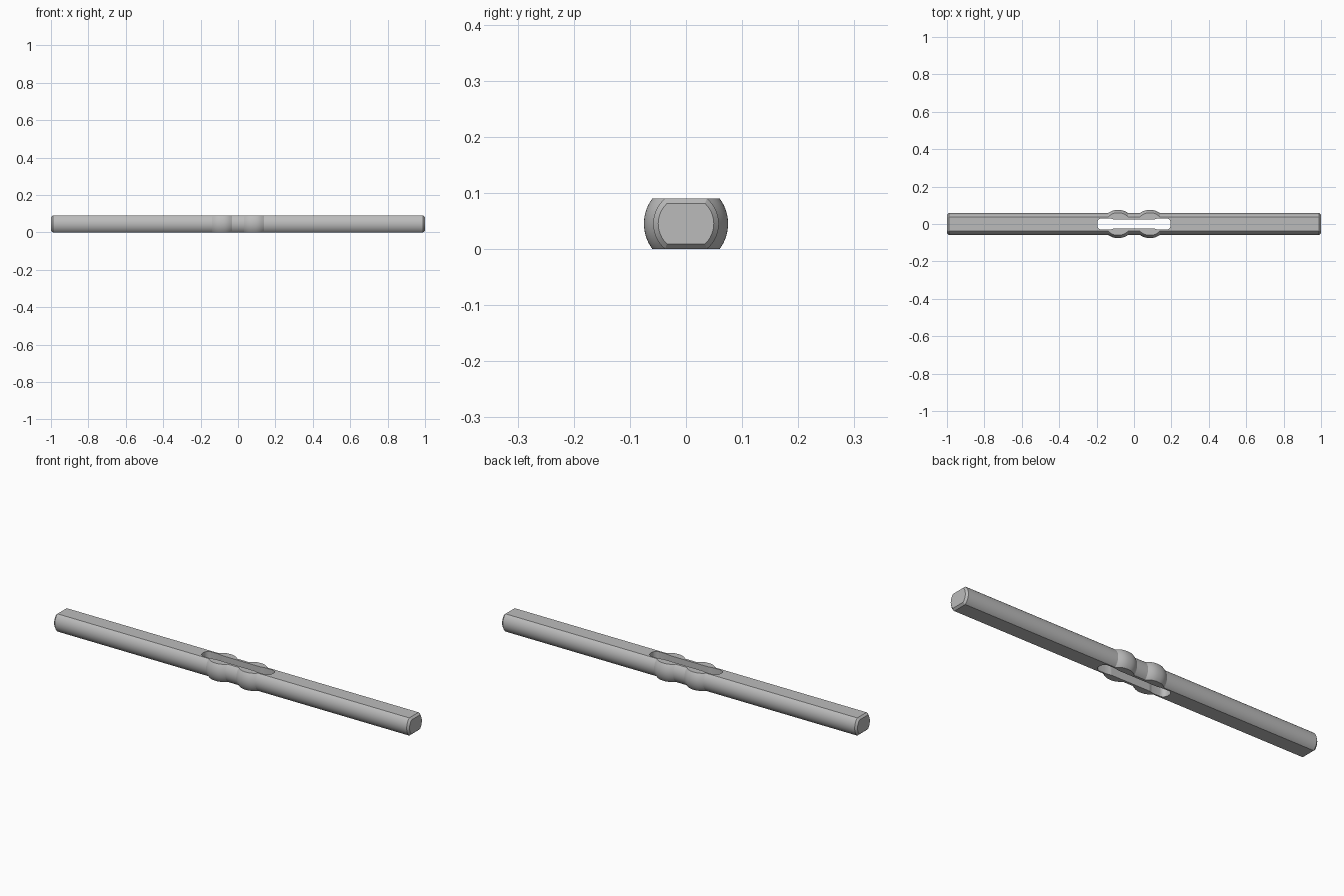
import bpy, bmesh, math

if "Cube" in bpy.data.objects:
    bpy.data.objects.remove(bpy.data.objects["Cube"])

R, H, Z = 0.0585, 0.045, 0.045      # bar radius, half height of flats, axis height
BUMP_X, BUMP_W, BUMP_R = 0.085, 0.054, 0.0165

steel = bpy.data.materials.new("steel grey")
steel.diffuse_color = (0.5, 0.5, 0.5, 1)
steel.use_nodes = True
steel.node_tree.nodes["Principled BSDF"].inputs["Base Color"].default_value = steel.diffuse_color


def new_object(name, bm):
    bmesh.ops.recalc_face_normals(bm, faces=bm.faces)
    mesh = bpy.data.meshes.new(name)
    bm.to_mesh(mesh)
    bm.free()
    obj = bpy.data.objects.new(name, mesh)
    bpy.context.collection.objects.link(obj)
    mesh.materials.append(steel)
    return obj


def section(bm, x, r, h, n=16):
    """Ring of a circle cut by flats above and below."""
    a = math.asin(h / r)
    angles = [-a + 2 * a * i / n for i in range(n + 1)]
    angles += [t + math.pi for t in angles]
    return [bm.verts.new((x, r * math.cos(t), Z + r * math.sin(t))) for t in angles]


# Bar with chamfered ends and two barrel swellings beside the middle
stations = [(-1, R - 0.009, H - 0.009), (-0.99, R, H)]
for cx in (-BUMP_X, BUMP_X):
    for i in range(17):
        t = -1 + i / 8
        swell = BUMP_R * (1 - abs(t) ** 2.4) ** 1.1
        stations.append((cx + BUMP_W * t, R + swell, H))
stations += [(0.99, R, H), (1, R - 0.009, H - 0.009)]

bm = bmesh.new()
rings = [section(bm, *s) for s in stations]
for a, b in zip(rings, rings[1:]):
    for i in range(len(a)):
        j = (i + 1) % len(a)
        bm.faces.new((a[i], a[j], b[j], b[i]))
bm.faces.new(rings[0])
bm.faces.new(rings[-1])
bar = new_object("slotted_bar", bm)

# Slot outline: rounded ends and a slightly narrower waist
quarter = [(0, 0.025), (0.11, 0.025), (0.125, 0.029), (0.14, 0.03)]
for i in range(7):
    t = math.pi / 2 * (1 - i / 6)
    quarter.append((0.172 + 0.024 * math.cos(t), 0.006 + 0.024 * math.sin(t)))
half = quarter + [(x, -y) for x, y in reversed(quarter)]
outline = half + [(-x, y) for x, y in reversed(half[1:-1])]
bm = bmesh.new()
face = bm.faces.new([bm.verts.new((x, y, -0.1)) for x, y in outline])
top = bmesh.ops.extrude_face_region(bm, geom=[face])["geom"]
bmesh.ops.translate(bm, verts=[v for v in top if isinstance(v, bmesh.types.BMVert)], vec=(0, 0, 0.3))
cutter = new_object("slot_cutter", bm)
cutter.hide_render = True
cutter.hide_set(True)

cut = bar.modifiers.new("slot", "BOOLEAN")
cut.object = cutter
cut.operation = "DIFFERENCE"
cut.solver = "EXACT"
bpy.context.view_layer.objects.active = bar
bar.select_set(True)
bpy.ops.object.modifier_apply(modifier=cut.name)
bpy.data.objects.remove(cutter)
bpy.ops.object.shade_smooth_by_angle(angle=math.radians(30))
